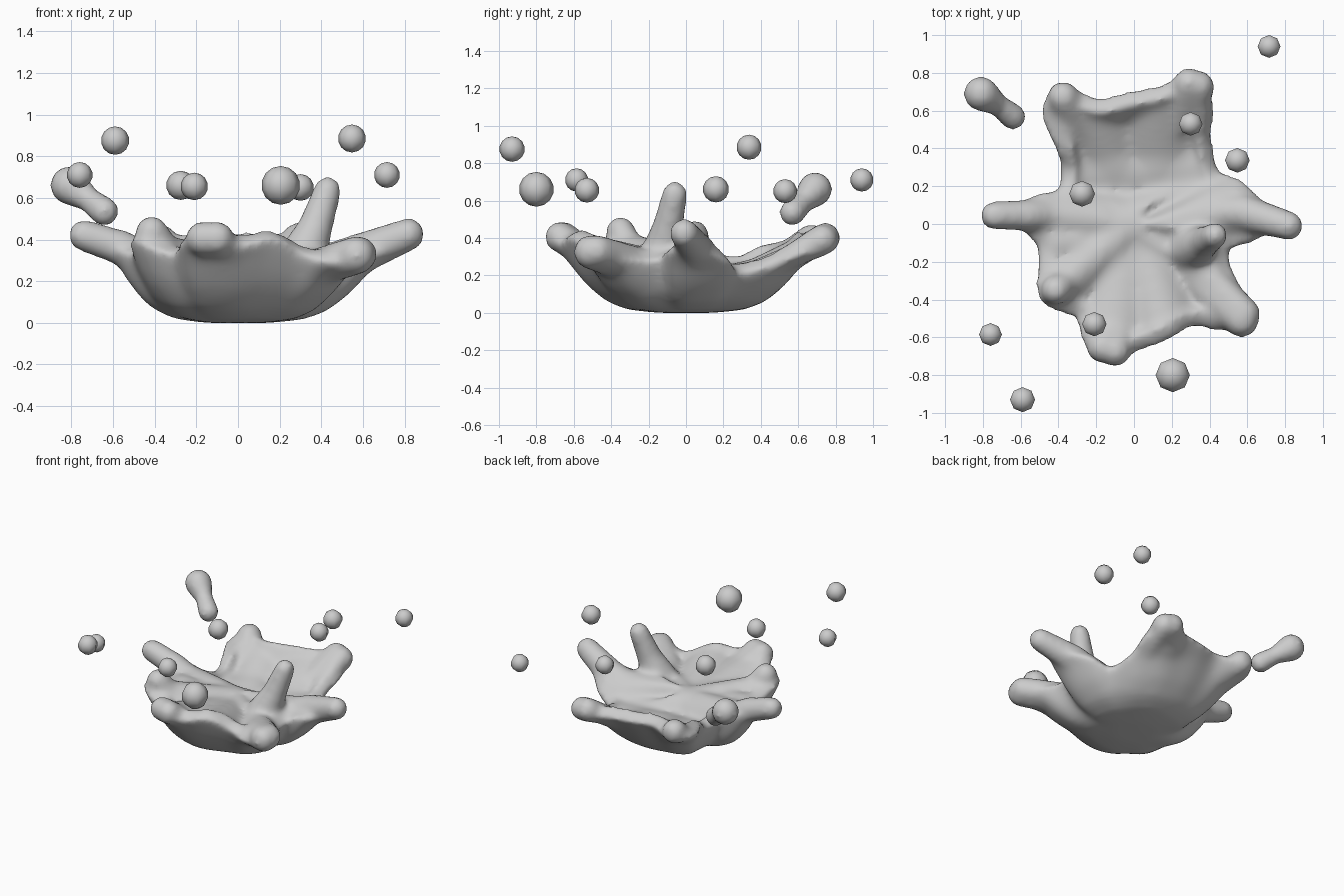
import bpy, bmesh
from mathutils import Vector, Matrix

if "Cube" in bpy.data.objects:
    bpy.data.objects.remove(bpy.data.objects["Cube"])

def catmull(a, b, c, d, t):
    return 0.5 * (2*b + (c-a)*t + (2*a-5*b+4*c-d)*t*t + (3*b-a-3*c+d)*t**3)

def finish(bm, name):
    me = bpy.data.meshes.new(name)
    bm.to_mesh(me)
    bm.free()
    ob = bpy.data.objects.new(name, me)
    bpy.context.collection.objects.link(ob)
    for p in me.polygons:
        p.use_smooth = True
    return ob

def ball(bm, p, r, seg=12, rings=8):
    bmesh.ops.create_uvsphere(bm, u_segments=seg, v_segments=rings, radius=r,
                              matrix=Matrix.Translation(p))

def strand(bm, p, q, r0, r1, n=14):
    p, q = Vector(p), Vector(q)
    for i in range(n + 1):
        t = i / n
        ball(bm, p.lerp(q, t), r0 + (r1 - r0) * t)

def melt(ob, smooth):
    rm = ob.modifiers.new("melt", 'REMESH')
    rm.mode, rm.voxel_size, rm.use_smooth_shade = 'VOXEL', .02, True
    sm = ob.modifiers.new("soften", 'SMOOTH')
    sm.factor, sm.iterations = .5, smooth

# Torn rim of the crown, counter-clockwise from the right
RIM = [Vector(v) for v in (
    (.72, .05, .37), (.57, .21, .31), (.44, .26, .24), (.39, .44, .28), (.41, .64, .36),
    (.30, .77, .40), (.14, .71, .41), (-.02, .68, .41), (-.20, .64, .41), (-.38, .71, .39),
    (-.47, .63, .39), (-.38, .42, .36), (-.36, .28, .29), (-.39, .15, .33), (-.56, .10, .37),
    (-.56, -.01, .37), (-.49, -.10, .35), (-.48, -.22, .37), (-.48, -.38, .42), (-.39, -.44, .38),
    (-.28, -.48, .35), (-.24, -.63, .42), (-.10, -.70, .41), (.02, -.65, .40), (.17, -.59, .43),
    (.33, -.51, .35), (.48, -.55, .32), (.60, -.46, .32), (.49, -.26, .30), (.49, -.10, .32),
    (.66, -.05, .36))]
# Bowl section: radius, height of the sheet's middle
SECTION = ((0, .048), (.15, .05), (.3, .064), (.4, .096), (.5, .165), (.6, .26), (.9, .41))
# Crests of the mound filling the bowl: two ends (top heights), width
CRESTS = (((0, 0, .35), (-.40, -.33, .43), .2), ((0, 0, .35), (-.52, .05, .39), .2),
          ((0, 0, .35), (.30, -.10, .42), .2), ((.3, -.1, .41), (.48, -.42, .37), .19),
          ((0, 0, .35), (.52, .06, .39), .22), ((-.3, -.1, .37), (-.40, -.1, .38), .2),
          ((-.25, .28, .265), (.32, .30, .255), .3), ((-.12, .34, .28), (-.22, .63, .42), .3),
          ((.12, .34, .27), (.12, .68, .42), .35), ((-.03, -.12, .33), (-.12, -.64, .43), .3),
          ((.05, -.12, .33), (.16, -.55, .43), .25))

def height(r):
    for (a, za), (b, zb) in zip(SECTION, SECTION[1:]):
        if r <= b:
            return za + (zb - za) * (r - a) / (b - a)
    return SECTION[-1][1]

def mound(p):
    best = 0
    for a, b, w in CRESTS:
        a, b = Vector(a), Vector(b)
        ab = b.xy - a.xy
        t = min(1, max(0, (p - a.xy).dot(ab) / ab.length_squared))
        d = (p - a.xy - ab * t).length
        best = max(best, a.z + (b.z - a.z) * t - .2 * (d / w)**2)
    return best

n, sub, rings = len(RIM), 4, 16
rim = [catmull(RIM[i-1], RIM[i], RIM[(i+1) % n], RIM[(i+2) % n], k / sub)
       for i in range(n) for k in range(sub)]

def polar_surface(bm, filled, last=None):
    centre = bm.verts.new((0, 0, CRESTS[0][0][2] if filled else SECTION[0][1]))
    prev = None
    for j in range(1, rings + 1):
        t = j / rings
        if j == rings and last:
            row = last
        else:
            row = []
            for p in rim:
                R = p.xy.length - .01
                d = p.xy.normalized() * R * t
                z = height(R*t) + (p.z - height(R)) * t**5
                if filled:
                    z = max(z, min(mound(d), p.z + .03))
                row.append(bm.verts.new((d.x, d.y, z)))
        for i in range(len(row)):
            k = (i + 1) % len(row)
            f = (prev[i], row[i], row[k], prev[k]) if prev else (centre, row[i], row[k])
            bm.faces.new(f)
        prev = row
    return prev

bm = bmesh.new()
polar_surface(bm, False)
bmesh.ops.recalc_face_normals(bm, faces=bm.faces)
crown = finish(bm, "splash_crown")
so = crown.modifiers.new("thickness", 'SOLIDIFY')
so.thickness, so.offset = .10, 0
bpy.context.view_layer.update()
solid = bpy.data.meshes.new_from_object(
    crown.evaluated_get(bpy.context.evaluated_depsgraph_get()))
crown.modifiers.clear()

# Mound in the bowl, closed against the sheet
bm = bmesh.new()
edge = polar_surface(bm, False)
polar_surface(bm, True, edge)
bmesh.ops.recalc_face_normals(bm, faces=bm.faces)
bm.from_mesh(solid)

# Fingers and lobes melted into the sheet
for p, q, r0, r1 in (
        ((.24, .52, .28), (.29, .745, .40), .06, .085),
        ((.32, .52, .28), (.345, .73, .39), .06, .085),
        ((-.28, .48, .28), (-.375, .672, .39), .06, .088),
        ((-.33, -.29, .31), (-.415, -.35, .435), .08, .082),
        ((-.38, .05, .26), (-.56, .045, .36), .09, .088),
        ((-.56, .045, .36), (-.74, .045, .42), .085, .078),
        ((-.06, -.48, .30), (-.17, -.655, .405), .06, .085),
        ((-.06, -.48, .30), (-.10, -.675, .405), .06, .085),
        ((.30, -.28, .24), (.57, -.51, .325), .09, .095),
        ((.36, -.25, .26), (.585, -.475, .33), .09, .088),
        ((.38, .06, .26), (.58, .06, .33), .10, .10),
        ((.58, .06, .33), (.82, -.01, .425), .10, .08),
        ((.30, -.13, .30), (.365, -.10, .44), .12, .09),
        ((.365, -.10, .44), (.43, -.06, .635), .088, .070)):
    strand(bm, p, q, r0, r1)
bm.to_mesh(crown.data)
bm.free()
melt(crown, 14)

# Flying droplets: x, y, z, radius
for i, (x, y, z, r) in enumerate((
        (.715, .94, .71, .062), (.547, .337, .885, .067), (.30, .53, .65, .064),
        (-.275, .16, .66, .07), (-.21, -.53, .655, .066), (-.76, -.585, .71, .062),
        (-.59, -.93, .875, .068), (.205, -.80, .66, .093))):
    bm = bmesh.new()
    ball(bm, (x, y, z), r, 8, 7)
    finish(bm, "droplet_%d" % (i + 1))

# Stretched droplet with a thin waist
bm = bmesh.new()
strand(bm, (-.81, .69, .66), (-.72, .63, .595), .093, .058)
strand(bm, (-.72, .63, .595), (-.642, .568, .535), .058, .07)
melt(finish(bm, "stretched_droplet"), 4)
